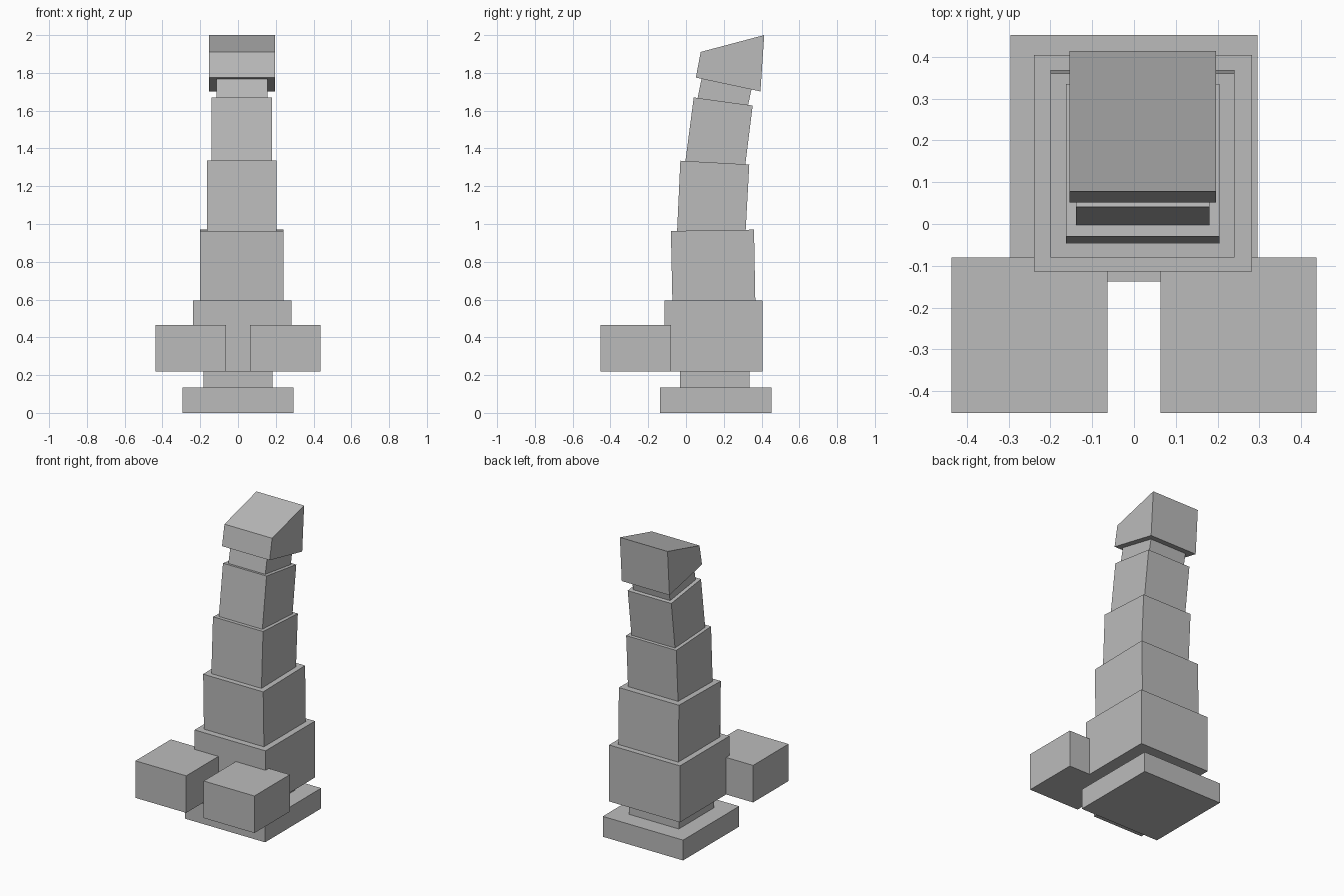
import bpy
import bmesh

cube = bpy.data.objects.get("Cube")
if cube:
    bpy.data.objects.remove(cube, do_unlink=True)

# One plain stone grey for the whole model
grey = bpy.data.materials.new("stone_grey")
grey.use_nodes = True
colour = (0.5, 0.5, 0.5, 1)
grey.diffuse_color = colour
grey.node_tree.nodes["Principled BSDF"].inputs["Base Color"].default_value = colour


def prism(name, x0, x1, profile):
    """Extrude a side profile of (y, z) points from x0 to x1."""
    bm = bmesh.new()
    face = bm.faces.new([bm.verts.new((x0, y, z)) for y, z in profile])
    new = bmesh.ops.extrude_face_region(bm, geom=[face])["geom"]
    moved = [v for v in new if isinstance(v, bmesh.types.BMVert)]
    bmesh.ops.translate(bm, verts=moved, vec=(x1 - x0, 0, 0))
    bmesh.ops.recalc_face_normals(bm, faces=bm.faces)
    mesh = bpy.data.meshes.new(name)
    bm.to_mesh(mesh)
    bm.free()
    mesh.materials.append(grey)
    obj = bpy.data.objects.new(name, mesh)
    bpy.context.collection.objects.link(obj)
    return obj


def box(name, x0, x1, y0, y1, z0, z1):
    return prism(name, x0, x1, [(y0, z0), (y1, z0), (y1, z1), (y0, z1)])


# Plinth, ankle and lowest body block
box("plinth", -0.295, 0.295, -0.137, 0.452, 0, 0.135)
box("ankle", -0.183, 0.183, -0.032, 0.337, 0.135, 0.22)
box("lower_body", -0.239, 0.282, -0.114, 0.405, 0.22, 0.595)

# Pair of forward blocks
for side, sign in (("left", 1), ("right", -1)):
    box(side + "_foot", *sorted((sign * 0.064, sign * 0.437)),
        -0.452, -0.08, 0.22, 0.466)

# Tapering, curving stack of body blocks
prism("middle_body", -0.2, 0.241,
      [(-0.072, 0.59), (0.367, 0.59), (0.36, 0.97), (-0.08, 0.963)])
prism("upper_body", -0.163, 0.205,
      [(-0.047, 0.964), (0.315, 0.95), (0.335, 1.315), (-0.03, 1.335)])
prism("chest", -0.139, 0.181,
      [(-0.003, 1.333), (0.312, 1.3), (0.353, 1.627), (0.041, 1.67)])
prism("neck", -0.114, 0.157,
      [(0.06, 1.66), (0.328, 1.625), (0.347, 1.715), (0.083, 1.772)])

# Wedge-shaped head
prism("head", -0.154, 0.196,
      [(0.052, 1.775), (0.394, 1.702), (0.414, 2.0), (0.078, 1.911)])
